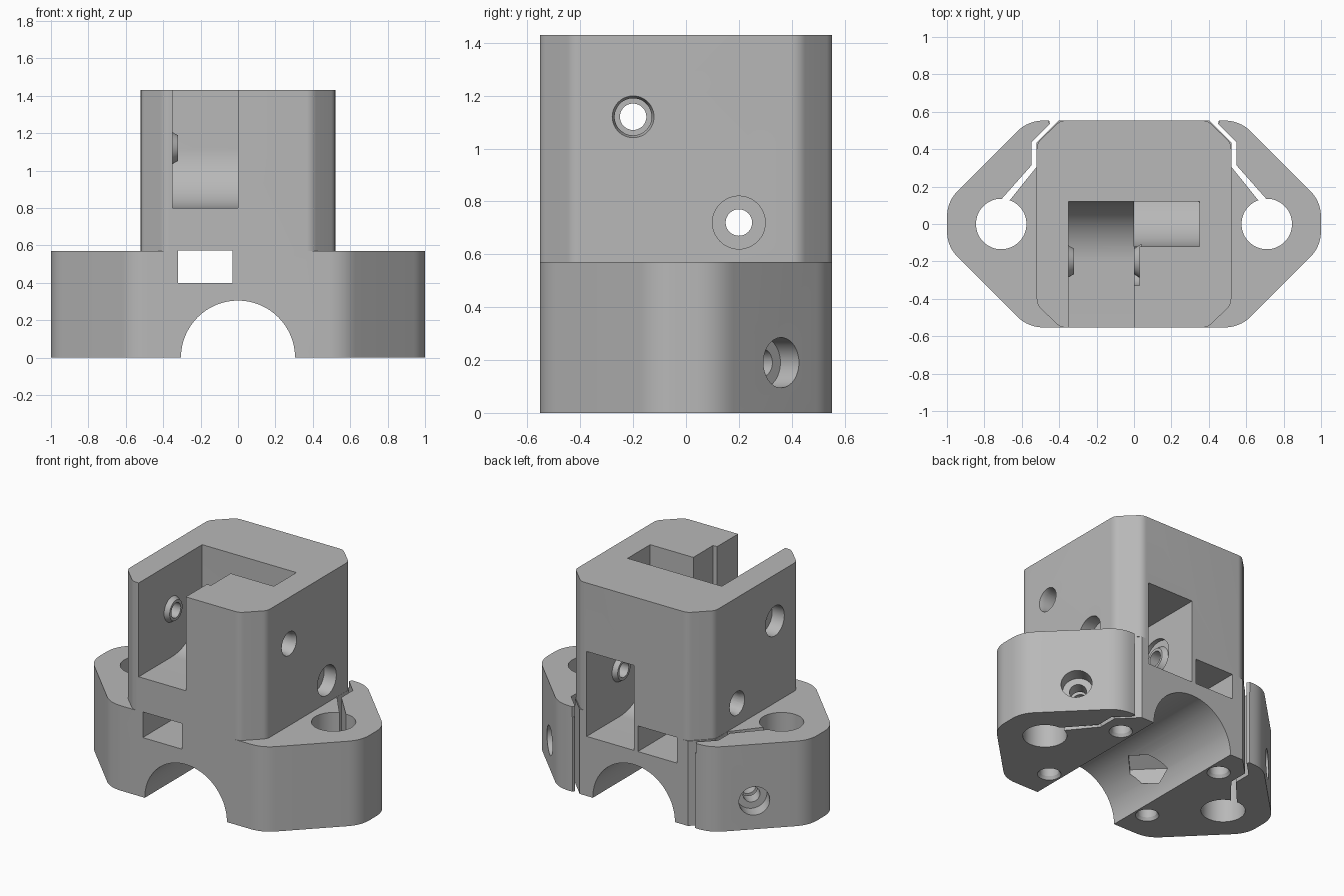
import bpy, bmesh, math
from mathutils import Vector, Matrix

cube = bpy.data.objects.get("Cube")
if cube:
    bpy.data.objects.remove(cube, do_unlink=True)

grey = bpy.data.materials.new("plain_grey")
grey.use_nodes = True
grey.diffuse_color = (0.48, 0.48, 0.48, 1)
grey.node_tree.nodes["Principled BSDF"].inputs["Base Color"].default_value = grey.diffuse_color


def make_object(name, bm):
    bmesh.ops.recalc_face_normals(bm, faces=bm.faces[:])
    mesh = bpy.data.meshes.new(name)
    bm.to_mesh(mesh)
    bm.free()
    mesh.materials.append(grey)
    ob = bpy.data.objects.new(name, mesh)
    bpy.context.collection.objects.link(ob)
    return ob


def prism(name, points, axis, lo, hi):
    """Extrude a profile along z (x, y points) or x (y, z points)."""
    place = {"z": lambda u, v, w: (u, v, w), "x": lambda u, v, w: (w, u, v)}[axis]
    bm = bmesh.new()
    rings = [[bm.verts.new(place(u, v, w)) for u, v in points] for w in (lo, hi)]
    bm.faces.new(rings[0])
    bm.faces.new(rings[1])
    n = len(points)
    for i in range(n):
        j = (i + 1) % n
        bm.faces.new((rings[0][i], rings[0][j], rings[1][j], rings[1][i]))
    return make_object(name, bm)


def box(name, lo, hi):
    return prism(name, [(lo[0], lo[1]), (hi[0], lo[1]), (hi[0], hi[1]), (lo[0], hi[1])],
                 "z", lo[2], hi[2])


def rod(name, start, end, r1, r2=None, sides=48):
    """Cylinder or cone between two points."""
    a, b = Vector(start), Vector(end)
    turn = (b - a).to_track_quat("Z", "Y").to_matrix().to_4x4()
    bm = bmesh.new()
    bmesh.ops.create_cone(bm, cap_ends=True, segments=sides, radius1=r1,
                          radius2=r1 if r2 is None else r2, depth=(b - a).length,
                          matrix=Matrix.Translation((a + b) / 2) @ turn)
    return make_object(name, bm)


def arc(cx, cy, r, start, end, steps=24):
    angles = [math.radians(start + (end - start) * i / steps) for i in range(steps + 1)]
    return [(cx + r * math.cos(t), cy + r * math.sin(t)) for t in angles]


def rounded(points, reach, steps=8):
    """Round every corner of a profile; reach is the trim length along the edges."""
    out = []
    for i, p in enumerate(points):
        p = Vector(p)
        before, after = Vector(points[i - 1]), Vector(points[(i + 1) % len(points)])
        a = p + (before - p).normalized() * reach
        b = p + (after - p).normalized() * reach
        for k in range(steps + 1):
            t = k / steps
            out.append(tuple(a * (1 - t) ** 2 + p * 2 * t * (1 - t) + b * t * t))
    return out


def octagon(x, y, cx, cy):
    """Rectangle with cut corners, half sizes x and y."""
    return [(cx, -y), (x, -cy), (x, cy), (cx, y), (-cx, y), (-x, cy), (-x, -cy), (-cx, -y)]


def combine(body, tool, operation="DIFFERENCE"):
    mod = body.modifiers.new("combine", "BOOLEAN")
    mod.operation = operation
    mod.solver = "EXACT"
    mod.object = tool
    bpy.context.view_layer.objects.active = body
    bpy.ops.object.modifier_apply(modifier=mod.name)
    bpy.data.objects.remove(tool, do_unlink=True)


DEPTH = 0.553
body = prism("bracket_body", rounded(octagon(1, DEPTH, 0.567, 0.12), 0.085), "z", 0, 0.57)
tower = prism("tower", rounded(octagon(0.52, DEPTH, 0.395, 0.43), 0.03), "z", 0.3, 1.43)
combine(body, tower, "UNION")

# Half-round saddle and belt tunnel
combine(body, rod("saddle", (0, -1, 0), (0, 1, 0), 0.305, sides=96))
combine(body, box("belt_tunnel", (-0.32, -1, 0.4), (-0.03, 1, 0.572)))

# Pulley pockets, each with a curved floor around its axle
upper, lower = (-0.2, 1.12), (0.2, 0.72)
front_pocket = [(-0.7, 0.8)] + arc(*upper, 0.32, -90, 0) + [(0.12, 1.6), (-0.7, 1.6)]
back_pocket = arc(*lower, 0.32, 180, 270) + [(0.7, 0.4), (0.7, 0.97), (0.12, 0.97),
                                             (0.12, 1.6), (-0.12, 1.6)]
combine(body, prism("front_pocket", front_pocket, "x", -0.35, 0))
combine(body, prism("back_pocket", back_pocket, "x", 0, 0.35))

# Recesses in the dividing walls
groove = arc(*upper, 0.13, 180, 360) + [(-0.07, 1.6), (-0.33, 1.6)]
combine(body, prism("upper_recess", groove, "x", -0.1, 0.03))
combine(body, rod("lower_recess", (-0.03, *lower), (0.1, *lower), 0.13))

# Axle bosses and axle holes, the lower set turned the other way
for side, axle in ((1, upper), (-1, lower)):
    def at(x):
        return (side * x, *axle)
    combine(body, rod("outer_boss", at(-0.36), at(-0.32), 0.09, 0.068), "UNION")
    combine(body, rod("inner_boss", at(0.04), at(0), 0.095, 0.068), "UNION")
    combine(body, rod("axle_hole", at(-0.6), at(0.6), 0.05))
    combine(body, rod("head_seat", at(-0.6), at(-0.43), 0.1))
    combine(body, rod("nut_side_hole", at(0.35), at(0.6), 0.07))
    combine(body, rod("hole_chamfer", at(0.49), at(0.53), 0.07, 0.082))

# Rod clamps, mirrored on both sides
slit = [(0.375, 0.58), (0.52, 0.435), (0.52, 0.305), (0.67, 0.12), (0.72, 0.12),
        (0.547, 0.315), (0.547, 0.437), (0.45, 0.534), (0.452, 0.548), (0.475, 0.58)]
for side in (1, -1):
    combine(body, rod("rod_hole", (side * 0.71, 0, -0.1), (side * 0.71, 0, 0.7), 0.135, sides=64))
    combine(body, prism("clamp_slit", [(side * x, y) for x, y in slit], "z", -0.1, 0.5699))
    # Keep the slit clear at the top face beside the tower
    combine(body, prism("clamp_slit_top", [(side * x, y) for x, y in
                    [(0.521, 0.436), (0.521, 0.305), (0.67, 0.12), (0.72, 0.12), (0.547, 0.315),
                     (0.547, 0.437), (0.45, 0.534), (0.475, 0.58), (0.397, 0.56)]],
                    "z", 0.5, 0.7))

    def along(s):
        """Point on the clamp screw axis where |x| + y = s."""
        return (side * (s + 0.4) / 2, (s - 0.4) / 2, 0.19)
    combine(body, rod("clamp_screw_hole", along(0.2), along(1.3), 0.052))
    combine(body, rod("clamp_screw_seat", along(0.98), along(1.3), 0.095))
    combine(body, rod("nut_trap", along(-0.08), along(0.28), 0.1, sides=6))

    # Blind screw holes in the underside
    for y in (-0.34, 0.34):
        combine(body, rod("base_screw_hole", (side * 0.39, y, -0.1), (side * 0.39, y, 0.3), 0.06))
        combine(body, rod("base_screw_chamfer", (side * 0.39, y, -0.01),
                          (side * 0.39, y, 0.02), 0.078, 0.06))

# Smooth curves with crisp edges
bpy.ops.object.select_all(action="DESELECT")
body.select_set(True)
bpy.context.view_layer.objects.active = body
bpy.ops.object.shade_smooth_by_angle(angle=math.radians(25))
